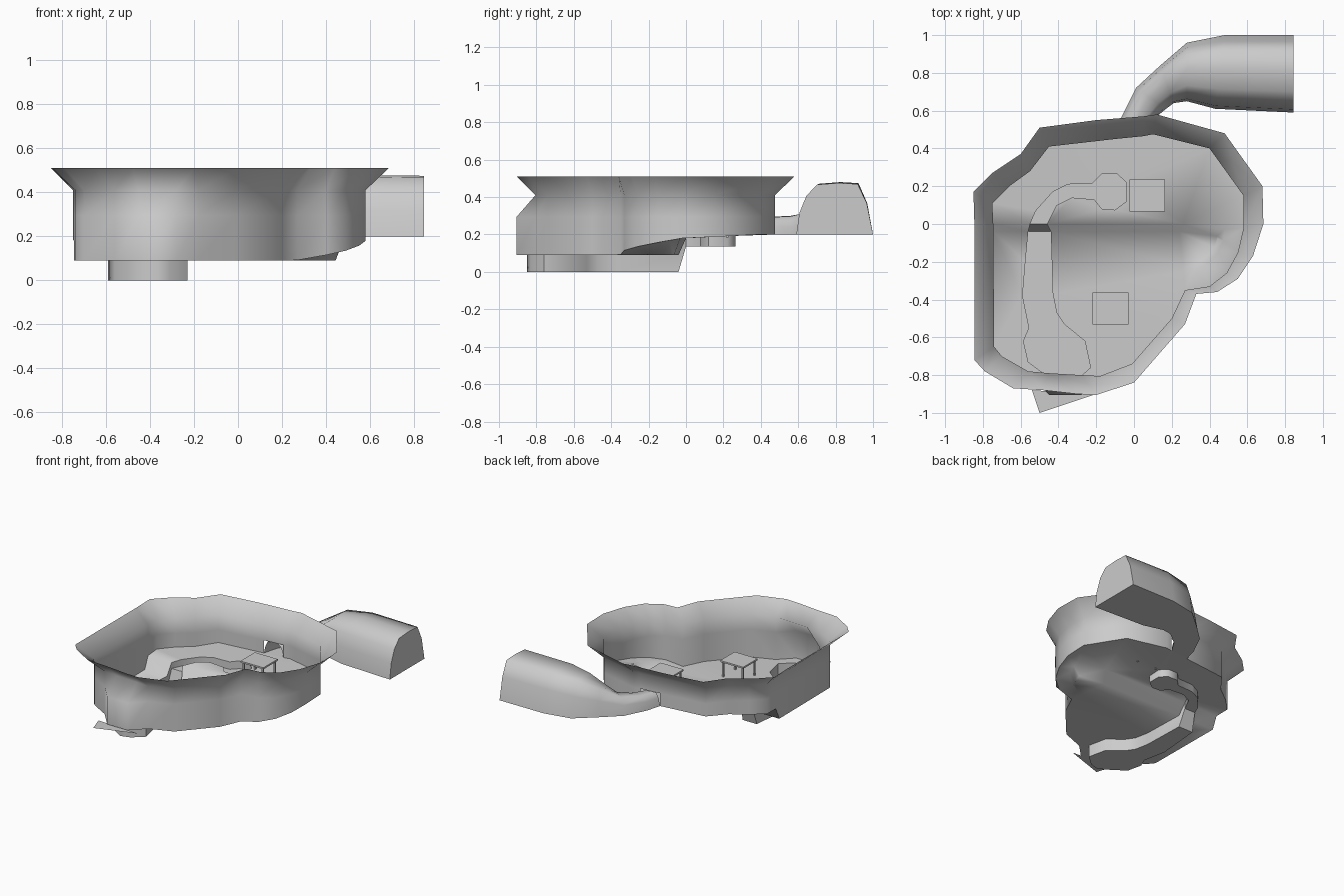
import bpy, bmesh, math
from mathutils import Vector
from mathutils.geometry import delaunay_2d_cdt

if "Cube" in bpy.data.objects:
    bpy.data.objects.remove(bpy.data.objects["Cube"])

grey = bpy.data.materials.new("pale_grey")
grey.diffuse_color = (0.6, 0.6, 0.6, 1)
grey.use_nodes = True
grey.node_tree.nodes["Principled BSDF"].inputs["Base Color"].default_value = grey.diffuse_color


def make(name, faces, smooth=180, outward=False):
    """Mesh object from a list of faces given as coordinate lists."""
    bm = bmesh.new()
    seen = {}
    for f in faces:
        vs = []
        for p in f:
            k = tuple(round(c, 4) for c in p)
            if k not in seen:
                seen[k] = bm.verts.new(k)
            if seen[k] not in vs:
                vs.append(seen[k])
        if len(vs) > 2 and not bm.faces.get(vs):
            bm.faces.new(vs)
    if outward:
        bmesh.ops.recalc_face_normals(bm, faces=bm.faces)
    me = bpy.data.meshes.new(name)
    bm.to_mesh(me)
    bm.free()
    me.materials.append(grey)
    ob = bpy.data.objects.new(name, me)
    bpy.context.collection.objects.link(ob)
    for o in bpy.context.selected_objects:
        o.select_set(False)
    bpy.context.view_layer.objects.active = ob
    ob.select_set(True)
    bpy.ops.object.shade_smooth_by_angle(angle=math.radians(smooth))
    return ob


def inside(x, y, loop):
    hit = False
    for (x1, y1), (x2, y2) in zip(loop, loop[1:] + loop[:1]):
        if (y1 > y) != (y2 > y) and x < (x2 - x1) * (y - y1) / (y2 - y1) + x1:
            hit = not hit
    return hit


# plan of the wall (x, y) and of the flared rim, clockwise
wall = [(-.45, .41), (-.1, .45), (.05, .465), (.1, .475), (.4, .4), (.58, .15),
        (.58, -.02), (.55, -.15), (.49, -.26), (.4, -.33), (.27, -.35), (.2, -.5),
        (-.01, -.74), (-.18, -.805), (-.28, -.8), (-.45, -.79), (-.56, -.78),
        (-.7, -.7), (-.74, -.65), (-.745, -.04), (-.745, 0), (-.75, .11),
        (-.66, .2), (-.55, .28)]
rim = [(-.5, .51), (-.2, .55), (.05, .57), (.12, .58), (.48, .48), (.68, .2),
       (.685, 0), (.63, -.17), (.55, -.29), (.44, -.36), (.33, -.37), (.27, -.53),
       (0, -.84), (-.2, -.905), (-.3, -.9), (-.48, -.88), (-.64, -.87),
       (-.79, -.78), (-.845, -.72), (-.845, -.04), (-.845, 0), (-.85, .17),
       (-.75, .27), (-.6, .37)]
# stream bed outline
stream = [(-.55, 0), (-.52, .07), (-.43, .17), (-.35, .21), (-.22, .215), (-.17, .265),
          (-.09, .265), (-.04, .22), (-.04, .12), (-.1, .075), (-.17, .08),
          (-.21, .13), (-.33, .14), (-.41, .1), (-.46, 0), (-.44, -.04),
          (-.43, -.37), (-.41, -.47), (-.37, -.53), (-.26, -.62), (-.23, -.76),
          (-.31, -.83), (-.38, -.85), (-.48, -.79), (-.56, -.73), (-.585, -.62),
          (-.555, -.55), (-.59, -.38), (-.575, -.2), (-.56, -.04)]
base = [(x, -.905) if i in (14, 15) else (x, y) for i, (x, y) in enumerate(wall)]
CX, CY = .26, -.03


def floor_z(x, y):
    """Upper terrace, cliff, lower floor and a curved ramp on the right."""
    if x > CX and y < 0:
        r = math.hypot(x - CX, y - CY)
        if r > .205:
            t = min(1, max(0, math.atan2(CY - y, x - CX) / (math.pi / 2)))
            return .18 - .09 * t
        return .09
    if y > -.001:
        return .18 + .02 * min(1, y / .4)
    return .09


def bed_z(x, y):
    return .135 if y > -.001 else 0.0


# constraints for the floor triangulation
pts, edges = [], []


def path(ps, closed=False):
    s = len(pts)
    pts.extend(Vector(p) for p in ps)
    edges.extend((s + i, s + i + 1) for i in range(len(ps) - 1))
    if closed:
        edges.append((s + len(ps) - 1, s))


def arc(r):
    return [(CX + r * math.cos(a), CY - r * math.sin(a))
            for a in [math.radians(d) for d in range(0, 91, 15)]]


path(base, True)
path(stream, True)
path([(-.745, 0), (-.55, 0), (-.46, 0), (.26, 0)] + arc(.22))
path([(-.745, -.04), (-.56, -.04), (-.44, -.04), (.24, -.04), (.44, -.065)] + arc(.19)[1:])
cv, _, cf, *_ = delaunay_2d_cdt(pts, edges, [], 0, 1e-4)

shell, bed = [], []
for f in cf:
    p = [cv[i] for i in f]
    c = sum(p, Vector((0, 0))) / len(p)
    if sum(a.x * b.y - a.y * b.x for a, b in zip(p, p[1:] + p[:1])) < 0:
        p.reverse()
    if not inside(c.x, c.y, base):
        continue
    if inside(c.x, c.y, stream):
        bed.append([(v.x, v.y, bed_z(*v)) for v in p])
    else:
        shell.append([(v.x, v.y, floor_z(*v)) for v in p])

# stream banks
for a, b in zip(stream, stream[1:] + stream[:1]):
    bed.append([(*a, floor_z(*a)), (*b, floor_z(*b)), (*b, bed_z(*b)), (*a, bed_z(*a))])

# wall rings up to the flared rim, with an opening for the tunnel
rings = [[(x, y, floor_z(x, y)) for x, y in base], [(x, y, .295) for x, y in base],
         [(x, y, .41) for x, y in wall], [(x, y, .51) for x, y in rim]]
n = len(wall)
for k in range(3):
    for i in range(n):
        j = (i + 1) % n
        if k == 0 and i == 1:
            continue
        shell.append([rings[k][j], rings[k][i], rings[k + 1][i], rings[k + 1][j]])
make("cavern_shell", shell, 80)
make("stream_bed", bed, 50)

# flat ledge poking out in front
make("outlet_ledge", [[(-.54, -.88, .085), (-.5, -1, .085), (-.2, -.9, .085)]])

# tunnel: arch section swept along left and right edges
profile = [(0, 0), (.04, .42), (.13, .75), (.27, .97), (.55, 1), (.8, .98), (.92, .6), (1, 0)]
stations = [((-.1, .45), (.05, .465), .095), ((-.07, .56), (.11, .56), .1),
            ((.01, .72), (.17, .61), .12), ((.14, .84), (.21, .64), .19),
            ((.28, .96), (.28, .65), .26), ((.48, 1), (.43, .61), .28),
            ((.845, 1), (.845, .59), .275)]
secs = [[(r[0] + (l[0] - r[0]) * t, r[1] + (l[1] - r[1]) * t, .2 + h * u)
         for t, u in profile] for l, r, h in stations]
tunnel = [[a[i], a[(i + 1) % 8], b[(i + 1) % 8], b[i]]
          for a, b in zip(secs, secs[1:]) for i in range(8)]
tunnel.append(secs[-1])
make("tunnel", tunnel, 80, True)


def box(x0, x1, y0, y1, z0, z1):
    v = [(x, y, z) for z in (z0, z1) for x, y in ((x0, y0), (x1, y0), (x1, y1), (x0, y1))]
    return [[v[i] for i in q] for q in ((3, 2, 1, 0), (4, 5, 6, 7), (0, 1, 5, 4),
                                        (1, 2, 6, 5), (2, 3, 7, 6), (3, 0, 4, 7))]


# two tables
for name, cx, cy, z in (("upper_table", .07, .15, .185), ("lower_table", -.125, -.448, .09)):
    make(name + "_top", box(cx - .095, cx + .095, cy - .085, cy + .085, z + .11, z + .122), 30)
    legs = []
    for sx in (-1, 1):
        for sy in (-1, 1):
            x, y = cx + sx * .08, cy + sy * .07
            legs += box(x - .006, x + .006, y - .006, y + .006, z, z + .11)
    make(name + "_legs", legs, 30)
